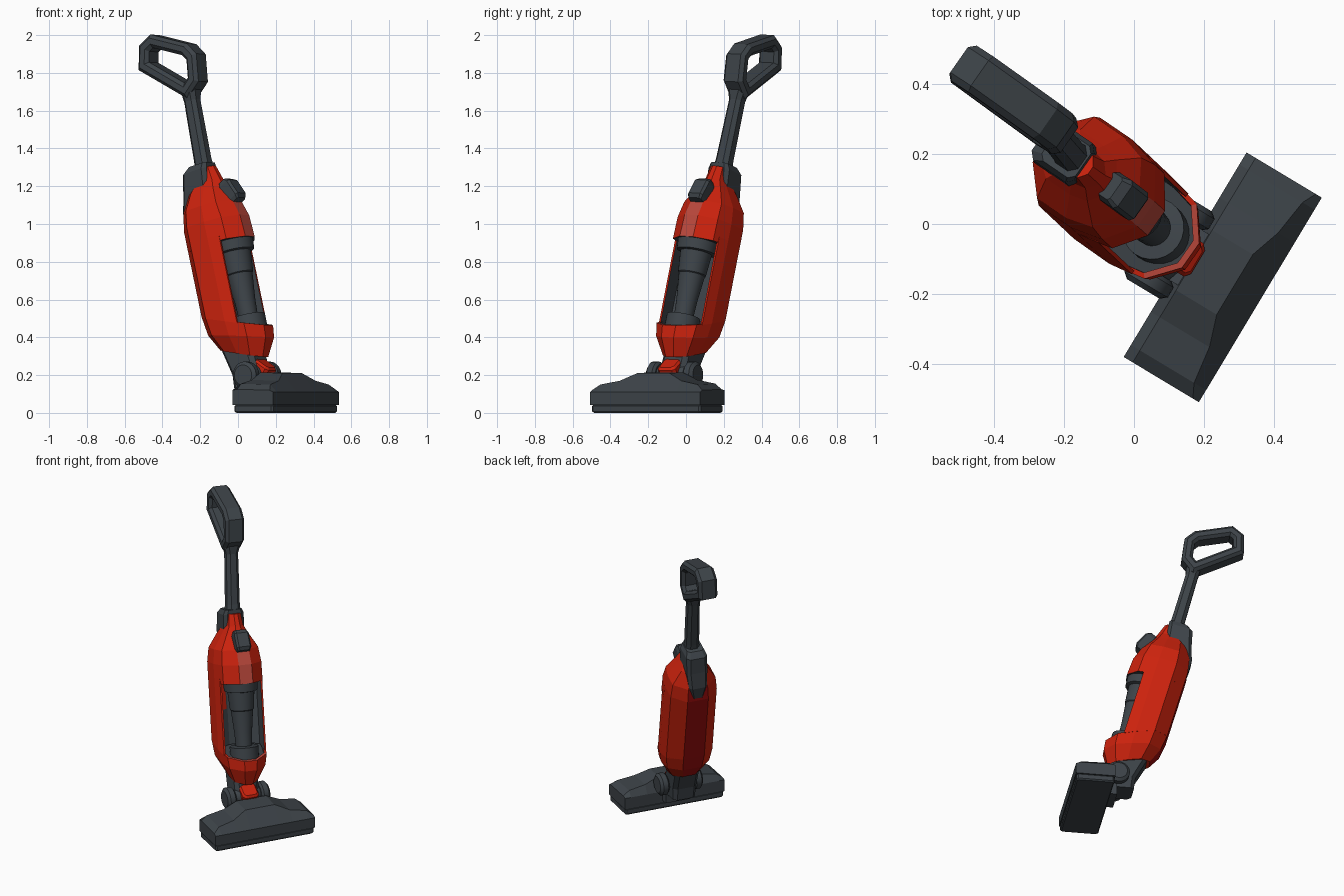
import bpy, bmesh, math
from mathutils import Vector, Matrix

if "Cube" in bpy.data.objects:
    bpy.data.objects.remove(bpy.data.objects["Cube"])


def material(name, rgb):
    m = bpy.data.materials.new(name)
    m.use_nodes = True
    m.diffuse_color = (*rgb, 1)
    m.node_tree.nodes["Principled BSDF"].inputs["Base Color"].default_value = (*rgb, 1)
    return m


RED = material("red plastic", (0.60, 0.016, 0.004))
GREY = material("dark grey plastic", (0.047, 0.057, 0.066))
PALE = material("pale red plastic", (0.50, 0.065, 0.045))
DARK = material("deep red plastic", (0.34, 0.004, 0.004))
SHELL = [RED, GREY, PALE, DARK]

# Frames: the floor head is turned about z, the upright body also leans
# Local axes are x forward, y sideways, z up along the part
HEAD = Matrix.Rotation(math.radians(-31), 4, 'Z')
up = Vector((-0.207, 0.195, 1)).normalized()
yaw = math.radians(-35)
fwd = Vector((math.cos(yaw), math.sin(yaw), 0))
fwd = (fwd - up * fwd.dot(up)).normalized()
side = up.cross(fwd)
BODY = Matrix((fwd, side, up)).transposed().to_4x4()
BODY.translation = (0.10, -0.07, 0)


def loft(name, rings, mats, frame, closed=False, rule=None, smooth=False):
    """Skin matching rings; rule(edge or cap name, ring index) gives the material slot."""
    bm = bmesh.new()
    rows = [[bm.verts.new(p) for p in ring] for ring in rings]
    n = len(rows[0])
    pairs = list(zip(rows, rows[1:])) + ([(rows[-1], rows[0])] if closed else [])
    for k, (r, s) in enumerate(pairs):
        for i in range(n):
            j = (i + 1) % n
            f = bm.faces.new((r[i], r[j], s[j], s[i]))
            f.material_index = rule(i, k) if rule else 0
    if not closed:
        for row, cap in ((rows[0][::-1], "start"), (rows[-1], "end")):
            f = bm.faces.new(row)
            f.material_index = rule(cap, 0) if rule else 0
    bmesh.ops.recalc_face_normals(bm, faces=bm.faces)
    mesh = bpy.data.meshes.new(name)
    bm.to_mesh(mesh)
    bm.free()
    for m in mats:
        mesh.materials.append(m)
    ob = bpy.data.objects.new(name, mesh)
    bpy.context.scene.collection.objects.link(ob)
    ob.matrix_world = frame
    if smooth:
        bpy.context.view_layer.objects.active = ob
        bpy.ops.object.select_all(action='DESELECT')
        ob.select_set(True)
        bpy.ops.object.shade_smooth_by_angle(angle=math.radians(35))
    return ob


def shell_ring(c, front, back, half, tilt=0.0):
    """Ten-sided body section, sloping by tilt from back to front."""
    right = [(back, -half * .45), (back * .55, -half), (front * .1, -half),
             (front * .65, -half * .85), (front, -half * .28)]
    pts = right + [(a, -b) for a, b in reversed(right)]
    return [(a, b, c + tilt * a) for a, b in pts]


def chamfered(x, y, hx, hy, z, cut=0.3):
    """Rectangle with cut corners, lying flat at height z."""
    k = cut * min(hx, hy)
    pts = [(hx, hy - k), (hx - k, hy), (k - hx, hy), (-hx, hy - k),
           (-hx, k - hy), (k - hx, -hy), (hx - k, -hy), (hx, k - hy)]
    return [(x + a, y + b, z) for a, b in pts]


def circle(x, z, r, n=24):
    return [(x + r * math.cos(t * math.tau / n), r * math.sin(t * math.tau / n), z)
            for t in range(n)]


# Lower cup with a pale rim round a grey floor and a deep red back
def cup_rule(e, k):
    if e == "end" or k == 3:
        return 1
    if k == 2:
        return 2 if e in (3, 4, 5) else 0
    return 3 if e == 9 else 0


loft("lower_cup", [shell_ring(.325, .125, -.12, .09, -.42),
                   shell_ring(.42, .178, -.162, .14, -.3),
                   shell_ring(.505, .185, -.175, .153, -.4),
                   shell_ring(.505, .168, -.158, .138, -.4),
                   shell_ring(.49, .166, -.156, .136, -.4)], SHELL, BODY, rule=cup_rule)

# Back shell: a channel, red outside, deep red at the back, grey inside
outer = [(.085, -.14), (.0185, -.153), (-.096, -.153), (-.175, -.069)]
inner = [(.085, .129), (0, .13), (-.03, .06)]
channel = outer + [(a, -b) for a, b in reversed(outer)]
channel += inner + [(a, -b) for a, b in reversed(inner)]
loft("back_shell", [[(a, b, c + t * a) for a, b in channel] for c, t in ((.5, -.4), (.95, 0))],
     SHELL, BODY, rule=lambda e, k: 0 if isinstance(e, str) else 3 if e == 3 else int(8 <= e <= 12))

# Red plate on the inner wall beside the cone
loft("inner_plate", [[(.004, -.125, c), (-.02, -.07, c), (-.026, -.073, c), (-.002, -.128, c)]
                     for c in (.74, .90)], [RED], BODY)


# Hood over the container, narrowing to a tongue in front of the pole
def hood_rule(e, k):
    if e == "start":
        return 1
    if e == 4 and k < 2:
        return 2
    return 3 if e == 9 and k < 2 else 0


loft("hood", [shell_ring(.92, .185, -.175, .153), shell_ring(1.04, .178, -.175, .153),
              shell_ring(1.13, .148, -.16, .142), shell_ring(1.22, .1, -.135, .085),
              shell_ring(1.27, .08, -.08, .055), shell_ring(1.345, .055, -.04, .045)],
     SHELL, BODY, rule=hood_rule)

# Dust container with tapered inner cone
profile = [(.42, .09), (.51, .09), (.515, .052), (.6, .056), (.74, .07), (.745, .075),
           (.86, .085), (.865, .105), (.93, .11)]
loft("dust_container", [circle(.07, c, r) for c, r in profile], [GREY], BODY, smooth=True)

# Release button on the sloping hood
tilt = BODY @ Matrix.Translation((.128, 0, 1.185)) @ Matrix.Rotation(math.radians(-24), 4, 'Y')
loft("button", [chamfered(0, 0, .03, .04, -.07), chamfered(.005, 0, .04, .048, -.05),
                chamfered(.005, 0, .04, .048, .04), chamfered(0, 0, .025, .038, .065)],
     [GREY], tilt)

# Collar at the back holding the pole
loft("pole_collar", [chamfered(-.145, 0, .03, .035, 1.06), chamfered(-.115, 0, .06, .06, 1.14),
                     chamfered(-.062, 0, .083, .068, 1.24), chamfered(-.045, 0, .078, .068, 1.34),
                     chamfered(-.025, 0, .06, .055, 1.37)], [GREY], BODY)

# Pole
loft("pole", [chamfered(-.015, .004, .047, .047, 1.33, .5),
              chamfered(-.015, .006, .042, .042, 1.40, .5),
              chamfered(-.010, .015, .039, .039, 1.72, .5),
              chamfered(-.005, .017, .045, .052, 1.77, .5)], [GREY], BODY)

# Handle: a chamfered section swept round a closed loop
path = [Vector(p) for p in ((-.01, 1.775), (.05, 1.82), (.068, 1.94), (.035, 1.99),
                            (-.16, 2.09), (-.215, 2.065), (-.24, 1.975))]
rings = []
for i, p in enumerate(path):
    d0 = (p - path[i - 1]).normalized()
    d1 = (path[(i + 1) % len(path)] - p).normalized()
    n0, n1 = Vector((d0.y, -d0.x)), Vector((d1.y, -d1.x))
    m = (n0 + n1) / (1 + n0.dot(n1))
    rings.append([(p.x + m.x * s, b, p.y + m.y * s)
                  for s, b, _ in chamfered(0, .018, .033, .062, 0, .55)])
loft("handle", rings, [GREY], BODY, closed=True)

# Neck between body and floor head
low = [HEAD @ Vector(p) for p in chamfered(.085, 0, .075, .075, .12)]
mid = [HEAD @ Vector(p) for p in chamfered(.085, 0, .085, .08, .2)]
top = [BODY @ Vector((a, b, .36 - .42 * a)) for a, b, _ in chamfered(-.01, 0, .1, .08, 0)]
loft("neck", [low, mid, top], [GREY], Matrix())


# Pivot drums on both sides
def drum(name, v0, v1, r):
    steps = [(v0, r * .8), (v0 + (v1 - v0) * .2, r), (v1 - (v1 - v0) * .25, r), (v1, r * .75)]
    ring = [[(x, v, z) for x, z in ((.118 + rr * math.cos(t * math.tau / 20),
             .2 + rr * math.sin(t * math.tau / 20)) for t in range(20))] for v, rr in steps]
    loft(name, ring, [GREY], HEAD, smooth=True)


drum("left_pivot", .085, .145, .072)
drum("right_pivot", -.085, -.145, .072)
drum("hinge_barrel", -.09, .09, .06)

# Red latch on the front of the neck
latch = HEAD @ Matrix.Translation((.150, 0, .228)) @ Matrix.Rotation(math.radians(32), 4, 'Y')
loft("latch", [chamfered(0, 0, .055, .055, -.04), chamfered(0, 0, .055, .055, .03),
               chamfered(0, 0, .042, .044, .042)], [RED], latch)

# Floor head with raised middle: half width, top height, front ridge
half = [(.34, .125, .40), (.30, .155, .38), (.19, .175, .365), (.10, .215, .335)]
stations = [(-v, t, u) for v, t, u in half] + half[::-1]
loft("floor_head", [[(.17, v, .042), (.17, v, .12), (.20, v, t), (u, v, t - .005),
                     (.42, v, .11), (.42, v, .042)] for v, t, u in stations], [GREY], HEAD)
# Rear bridge joining head and pivot
loft("head_bridge", [[(.12, v, .06), (.12, v, .17), (.2, v, .208), (.25, v, .205), (.25, v, .06)]
                     for v in (-.085, .085)], [GREY], HEAD)

# Sole plate
loft("sole_plate", [chamfered(.295, 0, hu, hv, z, .08)
                    for hu, hv, z in ((.113, .328, 0), (.12, .336, .008), (.12, .336, .036),
                                      (.112, .328, .045))], [GREY], HEAD)
